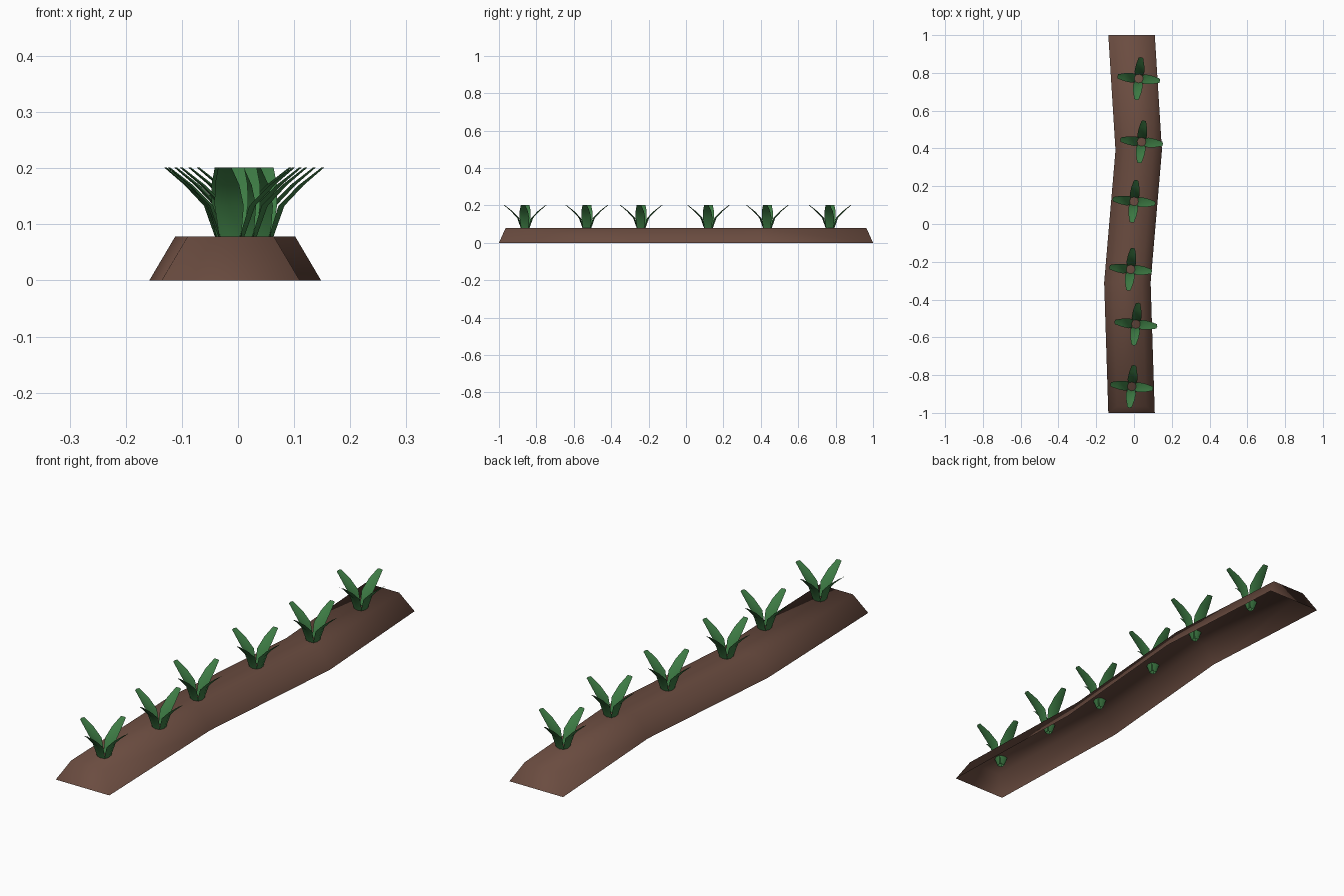
import bpy, math
from mathutils import Matrix, Vector

if "Cube" in bpy.data.objects:
    bpy.data.objects.remove(bpy.data.objects["Cube"])


def material(name, rgb):
    m = bpy.data.materials.new(name)
    m.diffuse_color = (*rgb, 1)
    m.use_nodes = True
    m.node_tree.nodes["Principled BSDF"].inputs["Base Color"].default_value = m.diffuse_color
    return m


def mesh_object(name, verts, faces, mat):
    me = bpy.data.meshes.new(name)
    me.from_pydata(verts, [], faces)
    me.materials.append(mat)
    for p in me.polygons:
        p.use_smooth = True
    me.update()
    ob = bpy.data.objects.new(name, me)
    bpy.context.collection.objects.link(ob)
    return ob


soil = material("soil brown", (0.145, 0.072, 0.051))
green = material("leaf green", (0.047, 0.2, 0.058))

# Soil ridge: trapezoid swept along a gently winding path, open underneath
# each station: centre x, base y, top y
stations = [(-0.013, -1, -0.965), (-0.035, -0.31, -0.31),
            (0.025, 0.39, 0.39), (-0.013, 1, 0.965)]
HALF_BASE, HALF_TOP, HEIGHT = 0.123, 0.077, 0.078
verts, faces = [], []
for cx, yb, yt in stations:
    verts += [(cx - HALF_BASE, yb, 0), (cx - HALF_TOP, yt, HEIGHT),
              (cx + HALF_TOP, yt, HEIGHT), (cx + HALF_BASE, yb, 0)]
for s in range(3):
    for k in range(3):
        a = s * 4 + k
        faces.append((a, a + 4, a + 5, a + 1))
faces += [(0, 1, 2, 3), (15, 14, 13, 12)]
mesh_object("soil_ridge", verts, faces, soil)

# Leaf: creased blade curving outwards; rows of radius, height, half width
rows = [(0.012, 0.045, 0.012), (0.024, 0.08, 0.020), (0.043, 0.133, 0.026),
        (0.078, 0.170, 0.022), (0.114, 0.201, 0.012)]
FOLD = 0.008


def sprout(name, x, y, turn):
    verts, faces = [], []
    for i in range(4):
        m = Matrix.Translation((x, y, 0)) @ Matrix.Rotation(turn + i * math.pi / 2, 4, 'Z')
        base = len(verts)
        for j, (r, z, w) in enumerate(rows):
            f = FOLD * w / 0.026        # edges lift towards the plant's centre
            for side in (-1, 0, 1):
                verts.append(m @ Vector((r - f * abs(side), side * w, z)))
            if j:
                for k in range(2):
                    a = base + (j - 1) * 3 + k
                    faces.append((a, a + 3, a + 4, a + 1))
    # faces wind so that the upper, inner side is the front
    return mesh_object(name, verts, [f[::-1] for f in faces], green)


# Six sprouts along the ridge
spots = [(-0.012, -0.86), (0.01, -0.53), (-0.018, -0.24),
         (0.0, 0.12), (0.04, 0.435), (0.025, 0.77)]
for i, (x, y) in enumerate(spots):
    sprout(f"sprout_{i + 1}", x, y, math.radians(-6))
